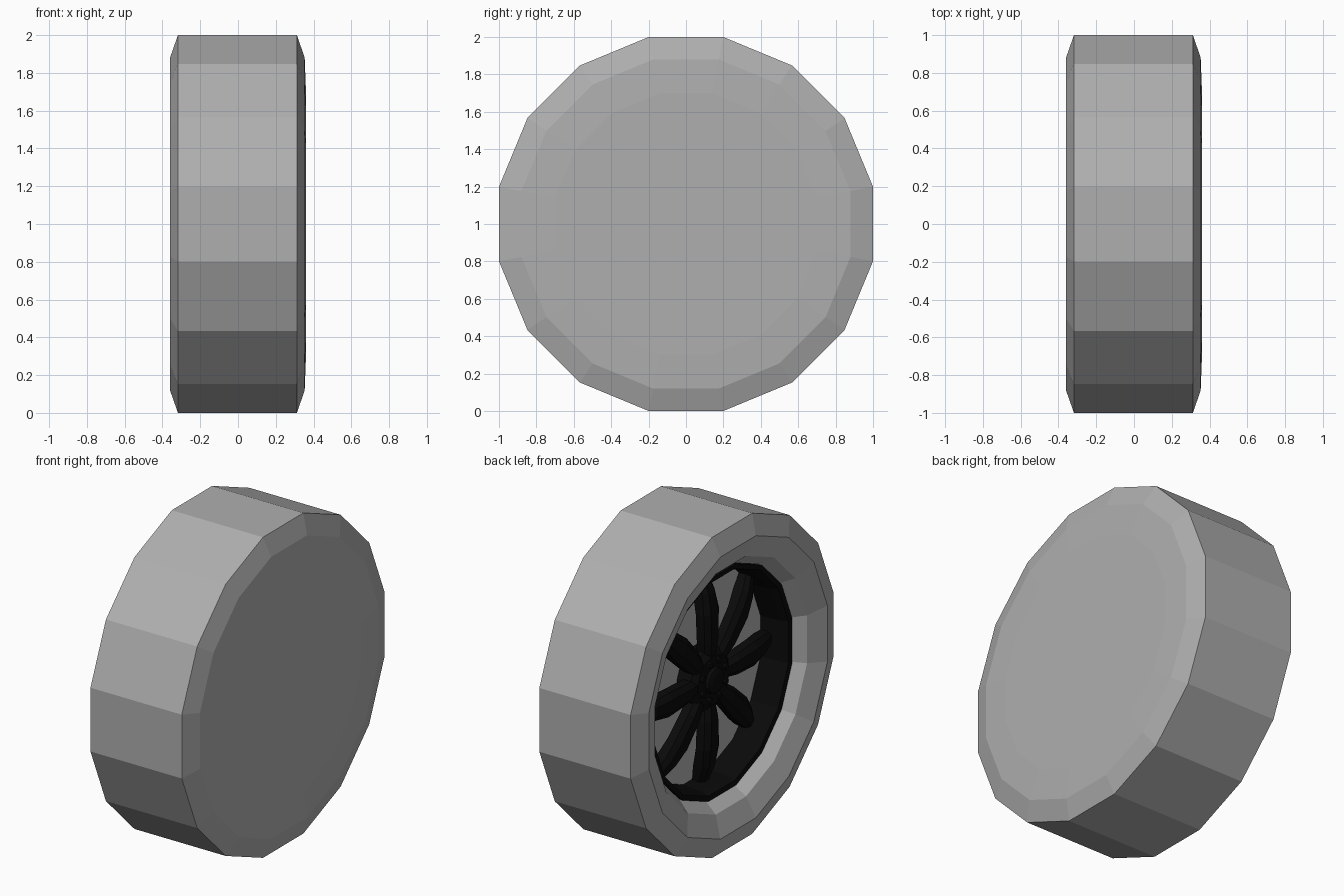
import bpy, bmesh
from math import sin, cos, pi, radians
from mathutils import Matrix

if "Cube" in bpy.data.objects:
    bpy.data.objects.remove(bpy.data.objects["Cube"])

CENTRE = Matrix.Translation((0, 0, 1))


def material(name, v):
    m = bpy.data.materials.new(name)
    m.diffuse_color = (v, v, v, 1)
    m.use_nodes = True
    m.node_tree.nodes["Principled BSDF"].inputs["Base Color"].default_value = m.diffuse_color
    return m


black = material("rim_black", 0.003)
rubber = material("tyre_grey", 0.43)


def finish(name, bm, mat):
    bmesh.ops.recalc_face_normals(bm, faces=bm.faces)
    bm.transform(CENTRE)
    me = bpy.data.meshes.new(name)
    bm.to_mesh(me)
    bm.free()
    ob = bpy.data.objects.new(name, me)
    bpy.context.collection.objects.link(ob)
    me.materials.append(mat)
    return ob


def lathe(name, profile, mat, sides=16, caps=False, closed=False):
    """Spin (x, radius) points round the x axis; radius is measured to the flats."""
    bm = bmesh.new()
    rings = []
    for x, r in profile:
        rr = r / cos(pi / sides)
        rings.append([bm.verts.new((x, rr * cos((k + .5) * 2 * pi / sides),
                                    rr * sin((k + .5) * 2 * pi / sides))) for k in range(sides)])
    pairs = list(zip(rings, rings[1:]))
    if closed:
        pairs.append((rings[-1], rings[0]))
    for a, b in pairs:
        for k in range(sides):
            j = (k + 1) % sides
            bm.faces.new((a[k], a[j], b[j], b[k]))
    if caps:
        bm.faces.new(rings[0])
        bm.faces.new(rings[-1])
    return finish(name, bm, mat)


# Tyre: open dished side at -x, closed flat side at +x
lathe("tyre", [(-0.06, 0.67), (-0.23, 0.69), (-0.31, 0.75), (-0.36, 0.88), (-0.318, 1.0),
               (0.312, 1.0), (0.353, 0.88), (0.36, 0.7)], rubber, caps=True)

# Rim barrel with a stepped lip
lathe("rim_barrel", [(-0.25, 0.69), (-0.245, 0.66), (-0.20, 0.645), (-0.07, 0.635),
                     (-0.07, 0.665)], black, closed=True)

# Hub, centre cap
lathe("hub", [(-0.07, 0.19), (-0.16, 0.19), (-0.19, 0.15)], black, caps=True)
lathe("centre_cap", [(-0.18, 0.08), (-0.21, 0.075), (-0.22, 0.05)], black, caps=True)

# Eight arched, tapering spokes: (radius, half width, front x, back x)
SECTIONS = [(0.10, 0.040, -0.18, -0.10), (0.25, 0.065, -0.20, -0.12),
            (0.42, 0.075, -0.20, -0.12), (0.54, 0.060, -0.18, -0.09),
            (0.645, 0.040, -0.14, -0.07)]
bm = bmesh.new()
for n in range(8):
    rot = Matrix.Rotation(radians(45 * n), 4, 'X')
    loops = []
    for r, w, f, b in SECTIONS:
        shape = [(f, -w * .5), (f, w * .5), (f + .025, w), (b, w), (b, -w), (f + .025, -w)]
        loops.append([bm.verts.new((rot @ Matrix.Translation((x, y, r))).to_translation())
                      for x, y in shape])
    for a, c in zip(loops, loops[1:]):
        for k in range(6):
            j = (k + 1) % 6
            bm.faces.new((a[k], a[j], c[j], c[k]))
    bm.faces.new(loops[0])
    bm.faces.new(loops[-1])
finish("spokes", bm, black)

# Wheel bolts between the spokes
bm = bmesh.new()
for n in range(8):
    m = (Matrix.Rotation(radians(45 * n + 22.5), 4, 'X') @ Matrix.Translation((-0.18, 0, 0.12))
         @ Matrix.Rotation(radians(90), 4, 'Y'))
    bmesh.ops.create_cone(bm, cap_ends=True, segments=6, radius1=0.02, radius2=0.02,
                          depth=0.05, matrix=m)
finish("bolts", bm, black)
